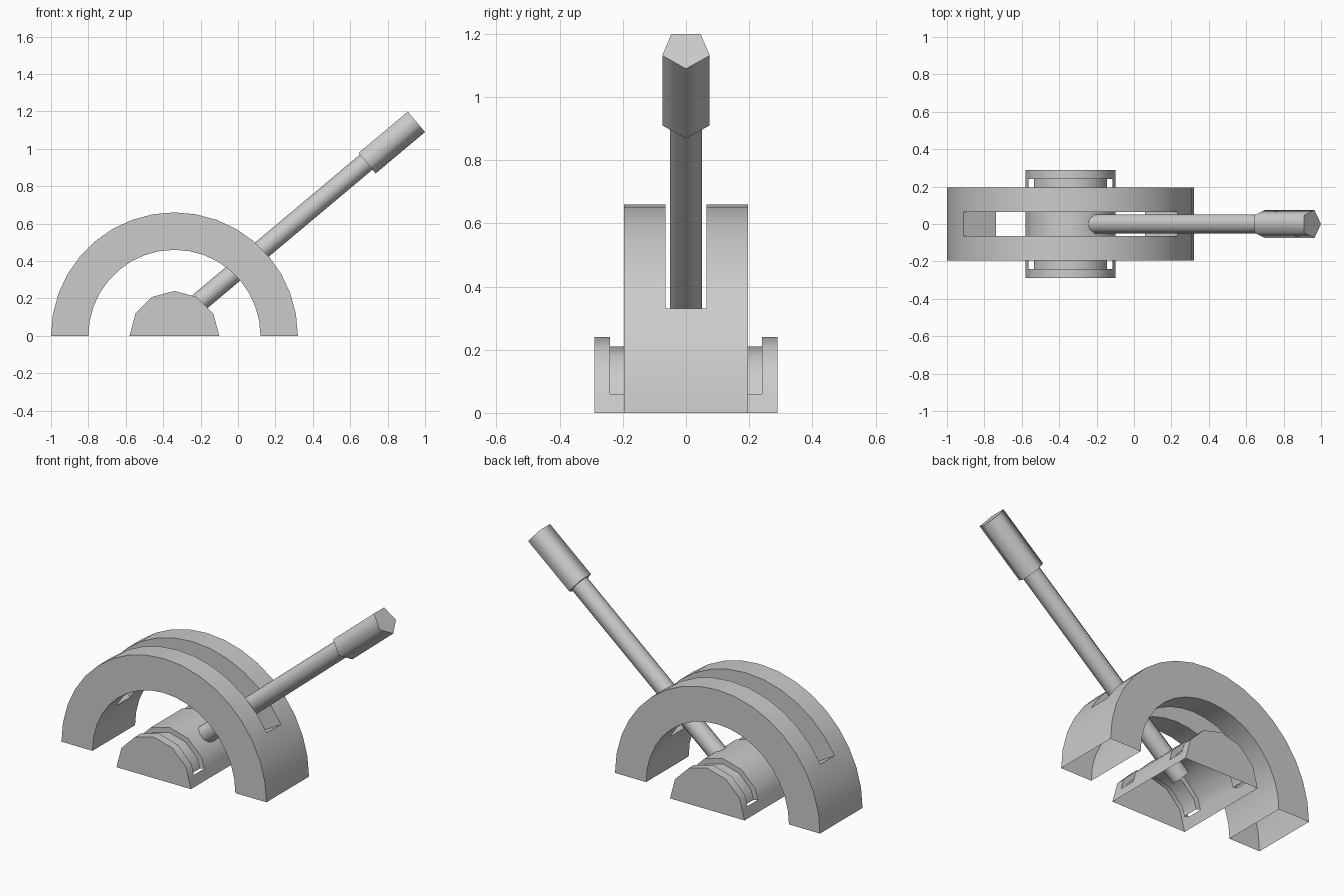
import bpy, bmesh
from math import sin, cos, radians
from mathutils import Vector

default_cube = bpy.data.objects.get("Cube")
if default_cube:
    bpy.data.objects.remove(default_cube, do_unlink=True)

grey = bpy.data.materials.new("plain grey")
grey.use_nodes = True
grey.diffuse_color = (0.6, 0.6, 0.6, 1)
grey.node_tree.nodes["Principled BSDF"].inputs["Base Color"].default_value = grey.diffuse_color

PIVOT_X = -0.34


def finish(name, bm, angle):
    """Weld the faces, make the object and smooth it up to an edge angle."""
    bmesh.ops.remove_doubles(bm, verts=bm.verts, dist=0.0005)
    bmesh.ops.recalc_face_normals(bm, faces=bm.faces)
    mesh = bpy.data.meshes.new(name)
    bm.to_mesh(mesh)
    bm.free()
    mesh.materials.append(grey)
    obj = bpy.data.objects.new(name, mesh)
    bpy.context.collection.objects.link(obj)
    bpy.ops.object.select_all(action='DESELECT')
    obj.select_set(True)
    bpy.context.view_layer.objects.active = obj
    bpy.ops.object.shade_smooth_by_angle(angle=radians(angle))
    return obj


def face(bm, *points):
    return bm.faces.new([bm.verts.new(p) for p in points])


def polar(r, deg, y):
    a = radians(deg)
    return Vector((PIVOT_X + r * cos(a), y, r * sin(a)))


# Slotted arch: hollow half ring, open underneath
OUTER, INNER = 0.66, 0.46
bands = [-0.196, -0.065, 0.065, 0.196]
bm = bmesh.new()
for a in range(0, 180, 10):
    b = a + 10
    slotted = 30 <= a < 150
    for i, (y0, y1) in enumerate(zip(bands, bands[1:])):
        if slotted and i == 1:
            continue
        for r in (OUTER, INNER):
            face(bm, polar(r, a, y0), polar(r, b, y0), polar(r, b, y1), polar(r, a, y1))
    for y in (bands if slotted else (bands[0], bands[-1])):
        face(bm, polar(OUTER, a, y), polar(OUTER, b, y), polar(INNER, b, y), polar(INNER, a, y))
for a in (30, 150):
    face(bm, polar(OUTER, a, bands[1]), polar(OUTER, a, bands[2]),
         polar(INNER, a, bands[2]), polar(INNER, a, bands[1]))
finish("slotted_arch", bm, 30)


# Pivot drum: half of a twelve-sided drum with two grooves, open underneath
def drum_point(r, deg, y):
    if deg % 30:
        return (polar(r, deg - 15, y) + polar(r, deg + 15, y)) / 2
    return polar(r, deg, y)


RIM, GROOVE = 0.24, 0.21
rings = [-0.29, -0.24, -0.145, 0.145, 0.24, 0.29]
bm = bmesh.new()
for a in range(0, 180, 15):
    b = a + 15
    cut = 15 <= a < 165
    for i, (y0, y1) in enumerate(zip(rings, rings[1:])):
        r = GROOVE if cut and i in (1, 3) else RIM
        face(bm, drum_point(r, a, y0), drum_point(r, b, y0),
             drum_point(r, b, y1), drum_point(r, a, y1))
    if cut:
        for y in rings[1:-1]:
            face(bm, drum_point(RIM, a, y), drum_point(RIM, b, y),
                 drum_point(GROOVE, b, y), drum_point(GROOVE, a, y))
for y in (rings[0], rings[-1]):
    face(bm, *[drum_point(RIM, a, y) for a in range(0, 181, 15)])
finish("pivot_drum", bm, 35)


# Lever: prisms along one tilted axis
TIP = Vector((0.949, 0, 1.15))
AXIS = Vector((cos(radians(40)), 0, sin(radians(40))))
UP = Vector((-AXIS.z, 0, AXIS.x))
SIDE = Vector((0, 1, 0))


def lever_prism(name, sides, radius, start, end, angle):
    """Prism with one corner pointing down, between distances from the tip."""
    turns = [radians(360 * k / sides) for k in range(sides)]
    near, far = [[TIP + AXIS * d + (SIDE * sin(t) - UP * cos(t)) * radius for t in turns]
                 for d in (start, end)]
    bm = bmesh.new()
    face(bm, *near)
    face(bm, *far)
    for k in range(sides):
        n = (k + 1) % sides
        face(bm, near[k], near[n], far[n], far[k])
    finish(name, bm, angle)


lever_prism("lever_rod", 10, 0.0525, -1.645, -0.3, 40)
lever_prism("lever_handle", 5, 0.079, -0.344, 0, 80)
